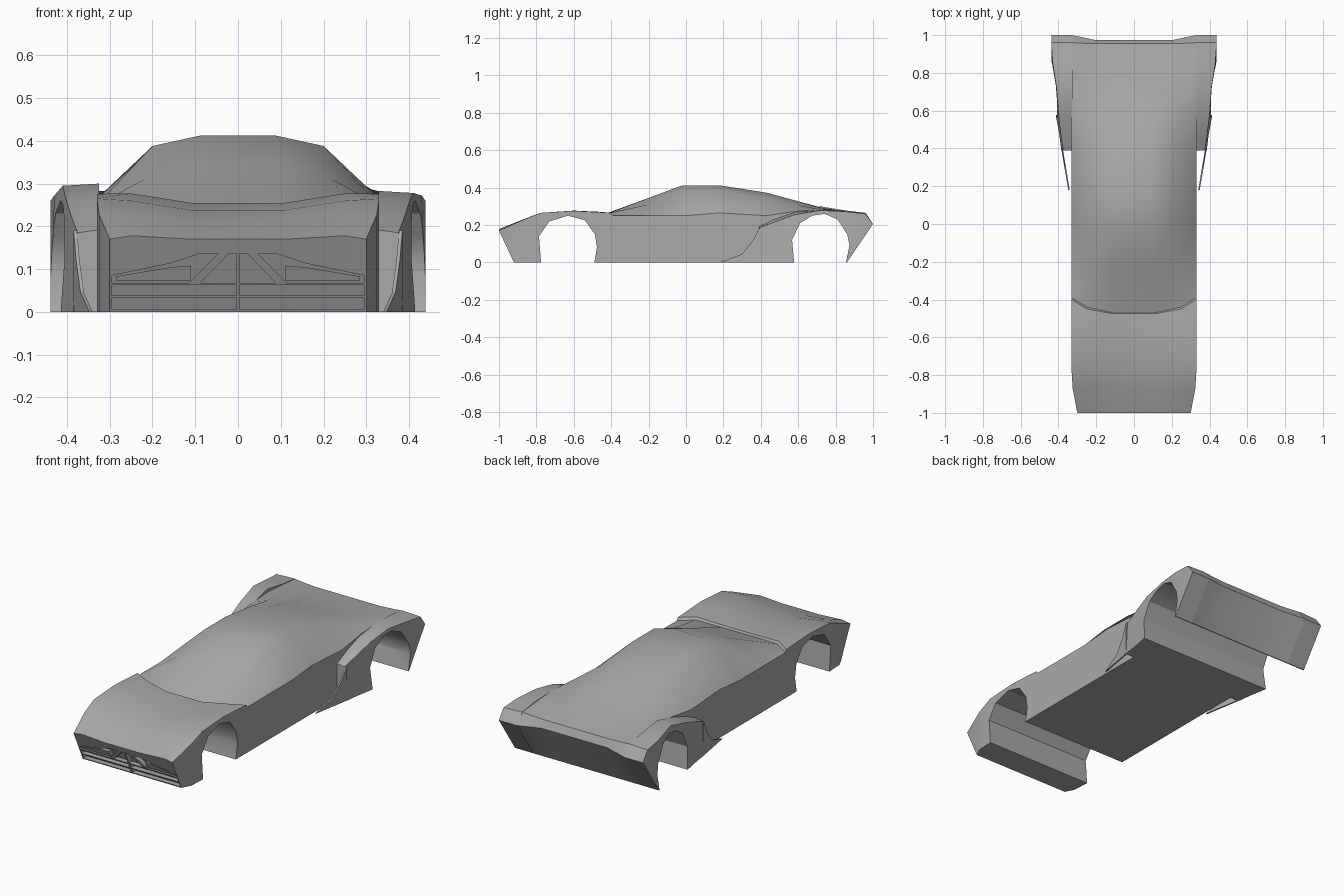
import bpy, bmesh, math

cube = bpy.data.objects.get("Cube")
if cube:
    bpy.data.objects.remove(cube, do_unlink=True)

paint = bpy.data.materials.new("grey_paint")
paint.use_nodes = True
paint.diffuse_color = (0.4, 0.4, 0.4, 1)
paint.node_tree.nodes["Principled BSDF"].inputs["Base Color"].default_value = (0.4, 0.4, 0.4, 1)


def make(name, verts, faces):
    bm = bmesh.new()
    vs = [bm.verts.new(v) for v in verts]
    for f in faces:
        bm.faces.new([vs[i] for i in f])
    bmesh.ops.recalc_face_normals(bm, faces=bm.faces)
    mesh = bpy.data.meshes.new(name)
    bm.to_mesh(mesh)
    bm.free()
    mesh.materials.append(paint)
    ob = bpy.data.objects.new(name, mesh)
    bpy.context.collection.objects.link(ob)
    return ob


def prism(name, near, far):
    """Solid between two matching outlines."""
    n = len(near)
    sides = [(i, (i + 1) % n, (i + 1) % n + n, i + n) for i in range(n)]
    return make(name, near + far, sides + [tuple(range(n)), tuple(range(n, 2 * n))])


def loft(name, rows):
    """Solid from rows of (top points, bottom points), closed by vertical strips."""
    n = len(rows[0][0])
    verts = [p for top, bottom in rows for p in top + bottom[::-1]]
    m, last = 2 * n, (len(rows) - 1) * 2 * n
    faces = []
    for r in range(len(rows) - 1):
        for i in range(m):
            j = (i + 1) % m
            faces.append((r * m + i, r * m + j, (r + 1) * m + j, (r + 1) * m + i))
    for o in (0, last):
        faces += [(o + i, o + i + 1, o + m - 2 - i, o + m - 1 - i) for i in range(n - 1)]
    return make(name, verts, faces)


def cut(ob, cutters):
    for c in cutters:
        mod = ob.modifiers.new("cut", "BOOLEAN")
        mod.operation, mod.solver, mod.object = "DIFFERENCE", "EXACT", c
    bpy.context.view_layer.update()
    shape = ob.evaluated_get(bpy.context.evaluated_depsgraph_get())
    mesh = bpy.data.meshes.new_from_object(shape)
    ob.modifiers.clear()
    ob.data = mesh


# Body stations: (x, y, z) of ridge, shoulder and belt, then y of the underside
STATIONS = [
    ((.11, -1, .17), (.25, -1, .178), (.30, -1, .17), -.92),
    ((.11, -.87, .215), (.25, -.87, .23), (.325, -.87, .228), -.87),
    ((.11, -.78, .238), (.25, -.78, .26), (.33, -.78, .265), -.78),
    ((.11, -.6, .255), (.25, -.6, .277), (.33, -.6, .276), -.6),
    ((.11, -.475, .253), (.25, -.45, .27), (.33, -.4, .265), -.42),
    ((.11, -.47, .242), (.25, -.44, .257), (.33, -.39, .25), -.4),
    ((.10, -.2, .345), (.22, -.2, .31), (.33, -.2, .25), -.2),
    ((.09, -.02, .412), (.2, -.01, .388), (.33, 0, .25), 0),
    ((.09, .18, .412), (.2, .18, .388), (.33, .18, .265), .18),
    ((.10, .43, .373), (.22, .43, .345), (.33, .43, .25), .43),
    ((.12, .6, .327), (.24, .6, .305), (.33, .6, .275), .6),
    ((.12, .73, .292), (.24, .73, .287), (.33, .73, .282), .7),
    ((.15, .87, .27), (.25, .87, .27), (.33, .87, .272), .8),
    ((.2, .955, .256), (.27, .957, .26), (.33, .96, .264), .83),
    ((.2, .973, .215), (.27, .988, .21), (.33, 1, .205), .86),
]
rows = []
for a, b, c, under in STATIONS:
    top = [(-x, y, z) for x, y, z in (c, b, a)] + [a, b, c]
    rows.append((top, [(x, under, 0) for x, y, z in top]))
body = loft("body", rows)

# Wheel arches run through the full width
ARCHES = [
    [(-.775, -.02), (-.775, 0), (-.786, .14), (-.73, .22), (-.63, .25),
     (-.54, .225), (-.487, .15), (-.476, .08), (-.49, 0), (-.49, -.02)],
    [(.578, -.02), (.578, 0), (.567, .12), (.61, .21), (.675, .25), (.74, .26),
     (.81, .23), (.862, .15), (.874, .09), (.855, 0), (.84, -.02)],
]
arches = [prism("arch_cutter", [(-.6, y, z) for y, z in a], [(.6, y, z) for y, z in a])
          for a in ARCHES]


# Shapes that follow the sloping nose face
def nose(name, outline, d0, d1, s):
    def at(d):
        return [(s * x, -.92 - .47 * z + d, z) for x, z in outline]
    return prism(name, at(d0), at(d1))


SLOTS = [
    [(.003, .006), (.295, .006), (.295, .033), (.003, .033)],
    [(.003, .038), (.295, .038), (.295, .063), (.003, .063)],
    [(.003, .068), (.295, .068), (.295, .085), (.16, .113), (.09, .136), (.003, .136)],
]
slots = [nose("grille_cutter", o, -.05, .03, s) for o in SLOTS for s in (1, -1)]
cut(body, arches + slots)
parts = [body]

for s, side in ((1, "left"), (-1, "right")):
    # Grille bar and lamp block
    parts.append(nose(side + "_grille_bar",
                      [(.09, .066), (.115, .066), (.045, .138), (.02, .138)], .002, .035, s))
    parts.append(nose(side + "_lamp_block",
                      [(.11, .073), (.285, .073), (.285, .083), (.16, .104), (.11, .108)],
                      .006, .035, s))

    # Rear fender: y, outer x at foot and top, outer z, inner z, y of underside
    peak = .283 if s > 0 else .30
    rows = []
    for y, foot, xt, zo, zi, under in [
            (.39, .385, .375, .185, .192, .39), (.47, .395, .387, .215, .23, .47),
            (.58, .415, .40, .255, .268, .58), (.72, .43, .41, peak - .005, peak, .7),
            (.85, .438, .43, .272, .278, .8), (.96, .438, .438, .26, .265, .83),
            (1, .438, .438, .205, .205, .86)]:
        rows.append(([(s * .325, y, zi), (s * xt, y, zo)],
                     [(s * .325, under, 0), (s * foot, under, 0)]))
    fender = loft(side + "_rear_fender", rows)
    cut(fender, arches)
    parts.append(fender)

    # Thin blade ahead of the fender
    outline = [(.18, 0), (.3, .045), (.36, .12), (.395, .19), (.395, 0)]

    def sheet(shift):
        return [(s * (.348 + .17 * (y - .18) + shift), y, z) for y, z in outline]
    parts.append(prism(side + "_side_blade", sheet(0), sheet(-.008)))

for c in arches + slots:
    bpy.data.objects.remove(c, do_unlink=True)

# Soft panels with crisp edges
bpy.ops.object.select_all(action="DESELECT")
for p in parts:
    p.select_set(True)
bpy.context.view_layer.objects.active = body
bpy.ops.object.shade_smooth_by_angle(angle=math.radians(30))
